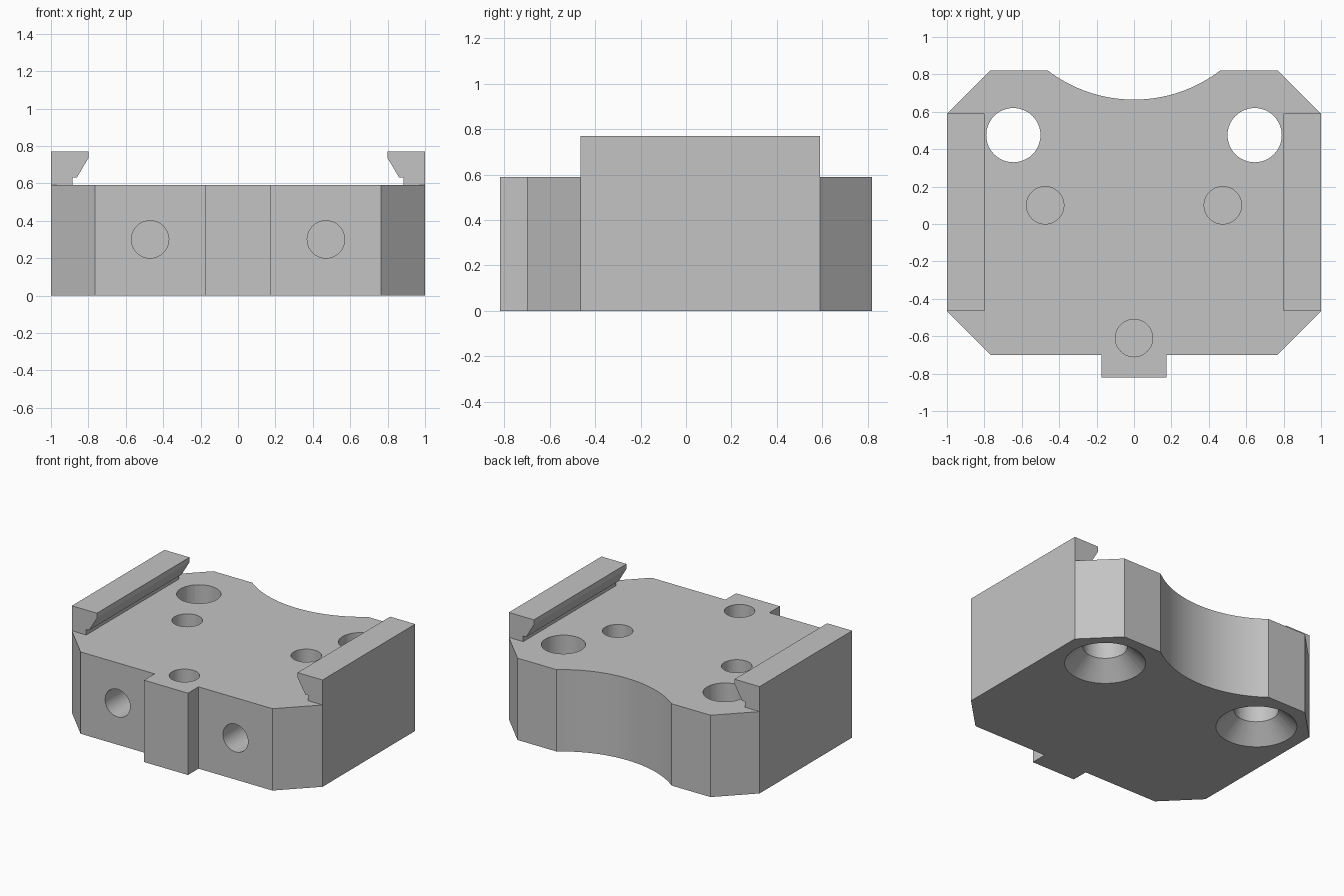
import bpy, bmesh, math
from mathutils import Matrix, Vector

cube = bpy.data.objects.get("Cube")
if cube:
    bpy.data.objects.remove(cube, do_unlink=True)

grey = bpy.data.materials.new("machined grey")
grey.use_nodes = True
grey.diffuse_color = (0.55, 0.55, 0.55, 1)
grey.node_tree.nodes["Principled BSDF"].inputs["Base Color"].default_value = (0.55, 0.55, 0.55, 1)


def finish(name, bm):
    bmesh.ops.recalc_face_normals(bm, faces=bm.faces)
    mesh = bpy.data.meshes.new(name)
    bm.to_mesh(mesh)
    bm.free()
    mesh.materials.append(grey)
    obj = bpy.data.objects.new(name, mesh)
    bpy.context.collection.objects.link(obj)
    return obj


def prism(name, points, extrusion):
    """Closed outline swept along a vector."""
    bm = bmesh.new()
    face = bm.faces.new([bm.verts.new(p) for p in points])
    ext = bmesh.ops.extrude_face_region(bm, geom=[face], use_keep_orig=True)
    moved = [g for g in ext["geom"] if isinstance(g, bmesh.types.BMVert)]
    bmesh.ops.translate(bm, verts=moved, vec=extrusion)
    return finish(name, bm)


def cutter(name, start, direction, length, r1, r2):
    """Round or conical drill running from start along direction."""
    bm = bmesh.new()
    d = Vector(direction)
    turn = d.to_track_quat('Z', 'Y').to_matrix().to_4x4()
    place = Matrix.Translation(Vector(start) + d * length / 2) @ turn
    bmesh.ops.create_cone(bm, cap_ends=True, segments=48, radius1=r1,
                          radius2=r2, depth=length, matrix=place)
    obj = finish(name, bm)
    obj.hide_render = True
    return obj


def combine(target, tool, operation):
    bpy.context.view_layer.objects.active = target
    mod = target.modifiers.new(tool.name, 'BOOLEAN')
    mod.operation = operation
    mod.solver = 'EXACT'
    mod.object = tool
    bpy.ops.object.modifier_apply(modifier=mod.name)
    bpy.data.objects.remove(tool, do_unlink=True)


# Base block: chamfered corners, front tab, curved recess at the back
TOP = 0.59
half = [(0.175, -0.82), (0.175, -0.70), (0.765, -0.70), (1, -0.465), (1, 0.59), (0.77, 0.82)]
radius, centre_y = 0.76, 1.425
sweep = math.asin(0.46 / radius)
steps = 32
arc = [(radius * math.sin(a), centre_y - radius * math.cos(a))
       for a in (sweep * (1 - 2 * i / steps) for i in range(steps + 1))]
outline = half + arc + [(-x, y) for x, y in reversed(half)]
block = prism("base_block", [(x, y, 0) for x, y in outline], (0, 0, TOP))

# Undercut clamping rails along both sides
rail = [(1, TOP), (1, 0.77), (0.80, 0.77), (0.80, 0.735), (0.862, 0.63), (0.885, 0.63), (0.885, TOP)]
for side in (1, -1):
    part = prism("side_rail", [(side * x, -0.465, z) for x, z in rail], (0, 1.055, 0))
    combine(block, part, 'UNION')

# Countersunk through holes, top sockets and front sockets
down, up, back = (0, 0, -1), (0, 0, 1), (0, 1, 0)
for side in (1, -1):
    x = side * 0.645
    combine(block, cutter("bolt_hole", (x, 0.475, -0.1), up, 0.9, 0.145, 0.145), 'DIFFERENCE')
    combine(block, cutter("countersink", (x, 0.475, -0.02), up, 0.16, 0.285, 0.125), 'DIFFERENCE')
    combine(block, cutter("top_socket", (side * 0.475, 0.1, 0.69), down, 0.4, 0.1, 0.1), 'DIFFERENCE')
    combine(block, cutter("front_socket", (side * 0.47, -0.8, 0.3), back, 0.4, 0.1, 0.1), 'DIFFERENCE')
combine(block, cutter("tab_socket", (0, -0.61, 0.69), down, 0.4, 0.1, 0.1), 'DIFFERENCE')

# Smooth the round walls, keep the machined edges crisp
bpy.ops.object.select_all(action='DESELECT')
block.select_set(True)
bpy.context.view_layer.objects.active = block
bpy.ops.object.shade_smooth_by_angle(angle=math.radians(25))
